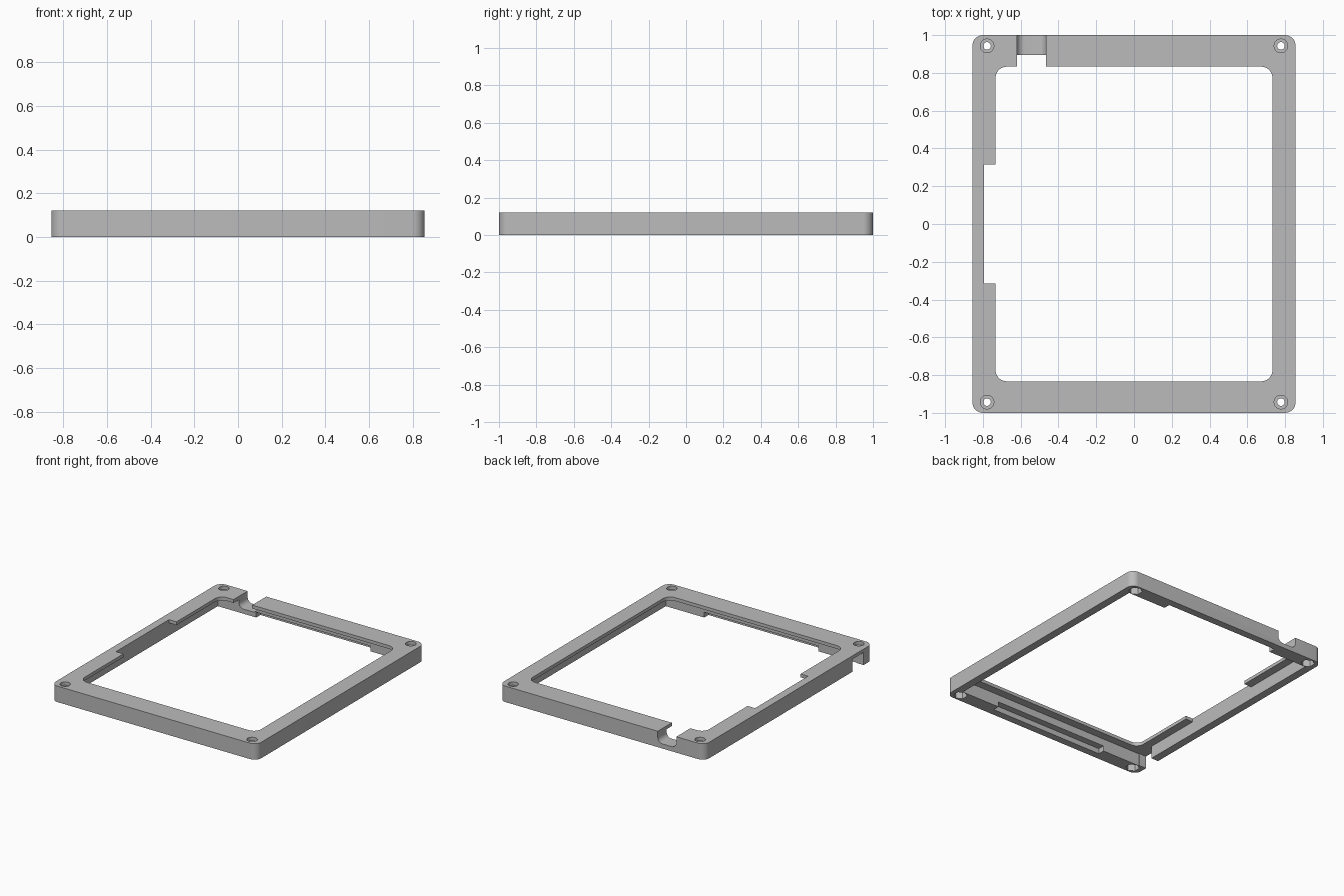
import bpy, bmesh, math

cube = bpy.data.objects.get("Cube")
if cube:
    bpy.data.objects.remove(cube)

grey = bpy.data.materials.new("plain grey")
grey.use_nodes = True
grey.diffuse_color = (0.5, 0.5, 0.5, 1)
grey.node_tree.nodes["Principled BSDF"].inputs["Base Color"].default_value = (0.5, 0.5, 0.5, 1)

HX, HY, H = 0.855, 1.0, 0.12       # outer half sizes and height
WX, WY = 0.795, 0.895              # inner faces of the walls
LX, LY = 0.733, 0.833              # opening in the top lip
LIP = 0.095                        # underside of the lip
E = 0.05                           # cutter overshoot


def make_object(name, bm):
    bmesh.ops.recalc_face_normals(bm, faces=bm.faces)
    mesh = bpy.data.meshes.new(name)
    bm.to_mesh(mesh)
    bm.free()
    mesh.materials.append(grey)
    obj = bpy.data.objects.new(name, mesh)
    bpy.context.collection.objects.link(obj)
    return obj


def block(name, x, y, z, radius=0, along=2, only_low=False):
    """Box between limits, with the edges along one axis rounded."""
    bm = bmesh.new()
    bmesh.ops.create_cube(bm, size=1)
    for v in bm.verts:
        v.co = [lim[0] if c < 0 else lim[1] for c, lim in zip(v.co, (x, y, z))]
    if radius:
        edges = [e for e in bm.edges
                 if abs((e.verts[0].co - e.verts[1].co).normalized()[along]) > 0.9
                 and not (only_low and e.verts[0].co.z > z[0] + 0.001)]
        bmesh.ops.bevel(bm, geom=edges, offset=radius, segments=8,
                        profile=0.5, affect='EDGES')
    return make_object(name, bm)


def cylinder(name, x, y, z, radius, sides):
    bm = bmesh.new()
    bmesh.ops.create_cone(bm, cap_ends=True, segments=sides,
                          radius1=radius, radius2=radius, depth=z[1] - z[0])
    bmesh.ops.translate(bm, vec=(x, y, sum(z) / 2), verts=bm.verts)
    return make_object(name, bm)


def cut(target, cutter):
    cutter.hide_render = True
    mod = target.modifiers.new("cut", 'BOOLEAN')
    mod.operation = 'DIFFERENCE'
    mod.solver = 'EXACT'
    mod.object = cutter
    bpy.context.view_layer.objects.active = target
    bpy.ops.object.modifier_apply(modifier=mod.name)
    bpy.data.objects.remove(cutter)


# Rounded frame body with an opening and a hollow under the lip
frame = block("bezel_frame", (-HX, HX), (-HY, HY), (0, H), 0.055)
cut(frame, block("opening", (-LX, LX), (-LY, LY), (-E, H + E), 0.06))
cut(frame, block("hollow", (-WX, WX), (-WY, WY), (-E, LIP)))

# Relief in the lip on one long side
cut(frame, block("lip_relief", (-WX, -0.6), (-0.315, 0.315), (-E, H + E)))

# Round-bottomed cable notch in the back wall
cut(frame, block("cable_notch", (-0.62, -0.465), (0.7, HY + E), (0.035, H + E),
                 0.04, along=1, only_low=True))

# Side slot near the front corner, open at the bottom
cut(frame, block("side_slot", (-HX - E, -0.75), (-0.89, -0.76), (-E, LIP)))

# Long shallow recesses along the lower inner edge of both short walls
for s in (-1, 1):
    cut(frame, block("edge_recess", (-0.475, 0.475),
                     sorted((s * 0.8, s * 0.945)), (-E, 0.04)))

# Screw holes with round counterbores above and nut pockets below
for sx in (-1, 1):
    for sy in (-1, 1):
        px, py = sx * 0.778, sy * 0.943
        cut(frame, cylinder("screw_hole", px, py, (-E, H + E), 0.02, 24))
        cut(frame, cylinder("counterbore", px, py, (0.095, H + E), 0.036, 32))
        cut(frame, cylinder("nut_pocket", px, py, (-E, 0.05), 0.048, 6))

# Smooth the rounded corners and keep the edges sharp
bpy.ops.object.select_all(action='DESELECT')
frame.select_set(True)
bpy.context.view_layer.objects.active = frame
bpy.ops.object.shade_smooth_by_angle(angle=math.radians(30))
